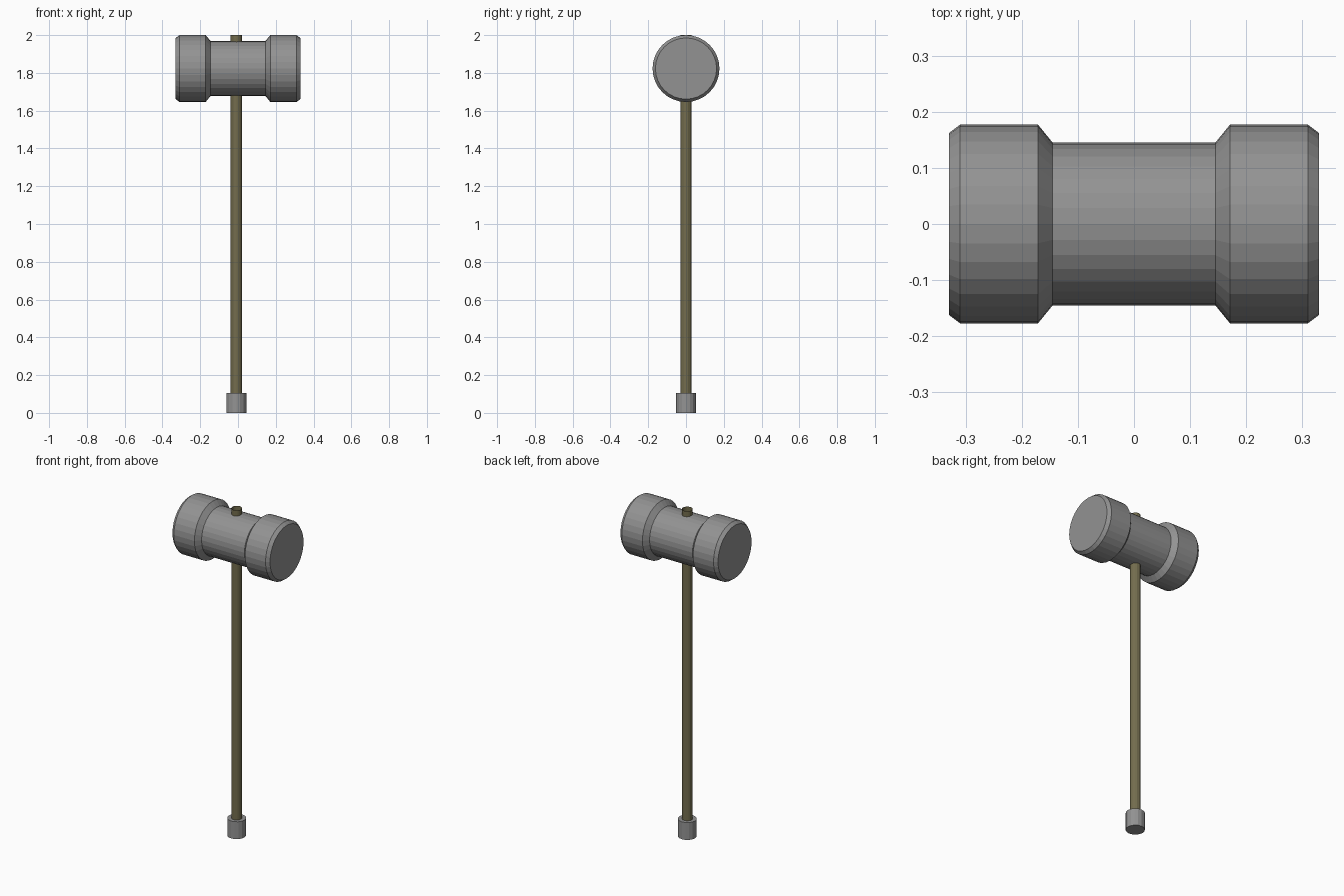
import bpy, bmesh
from math import cos, sin, tau

if "Cube" in bpy.data.objects:
    bpy.data.objects.remove(bpy.data.objects["Cube"])


def material(name, colour):
    mat = bpy.data.materials.new(name)
    mat.diffuse_color = (*colour, 1)
    mat.use_nodes = True
    mat.node_tree.nodes["Principled BSDF"].inputs["Base Color"].default_value = mat.diffuse_color
    return mat


def lathe(name, profile, sides, mat, axis='Z', x=0.0, z=0.0, capped=True):
    """Solid of revolution from (position along axis, radius) pairs."""
    bm = bmesh.new()
    rings = []
    for t, r in profile:
        ring = []
        for i in range(sides):
            u, v = r * cos(tau * i / sides), r * sin(tau * i / sides)
            ring.append(bm.verts.new((t + x, u, v + z) if axis == 'X' else (u + x, v, t + z)))
        rings.append(ring)
    for a, b in zip(rings, rings[1:]):
        for i in range(sides):
            j = (i + 1) % sides
            quad = (a[i], a[j], b[j], b[i])
            bm.faces.new(quad)
    if capped:
        bm.faces.new(rings[0][::-1])
        bm.faces.new(rings[-1])
    bmesh.ops.recalc_face_normals(bm, faces=bm.faces)
    mesh = bpy.data.meshes.new(name)
    bm.to_mesh(mesh)
    bm.free()
    mesh.materials.append(mat)
    obj = bpy.data.objects.new(name, mesh)
    bpy.context.collection.objects.link(obj)
    return obj


metal = material("dark_metal", (0.29, 0.29, 0.29))
wood = material("wood", (0.17, 0.15, 0.075))

# Hammer head: half profile mirrored about x = 0
half = [(0.145, 0.145), (0.171, 0.177), (0.31, 0.177), (0.33, 0.162)]
lathe("hammer_head", [(-x, r) for x, r in reversed(half)] + half, 32, metal, 'X', z=1.823)

# Open-ended wooden shaft running through the head, slightly off centre
lathe("shaft", [(0.05, 0.03), (2.0, 0.03)], 16, wood, x=-0.009, capped=False)

# End cap at the foot of the shaft
lathe("end_cap", [(0.0, 0.053), (0.106, 0.053)], 16, metal, x=-0.009)
